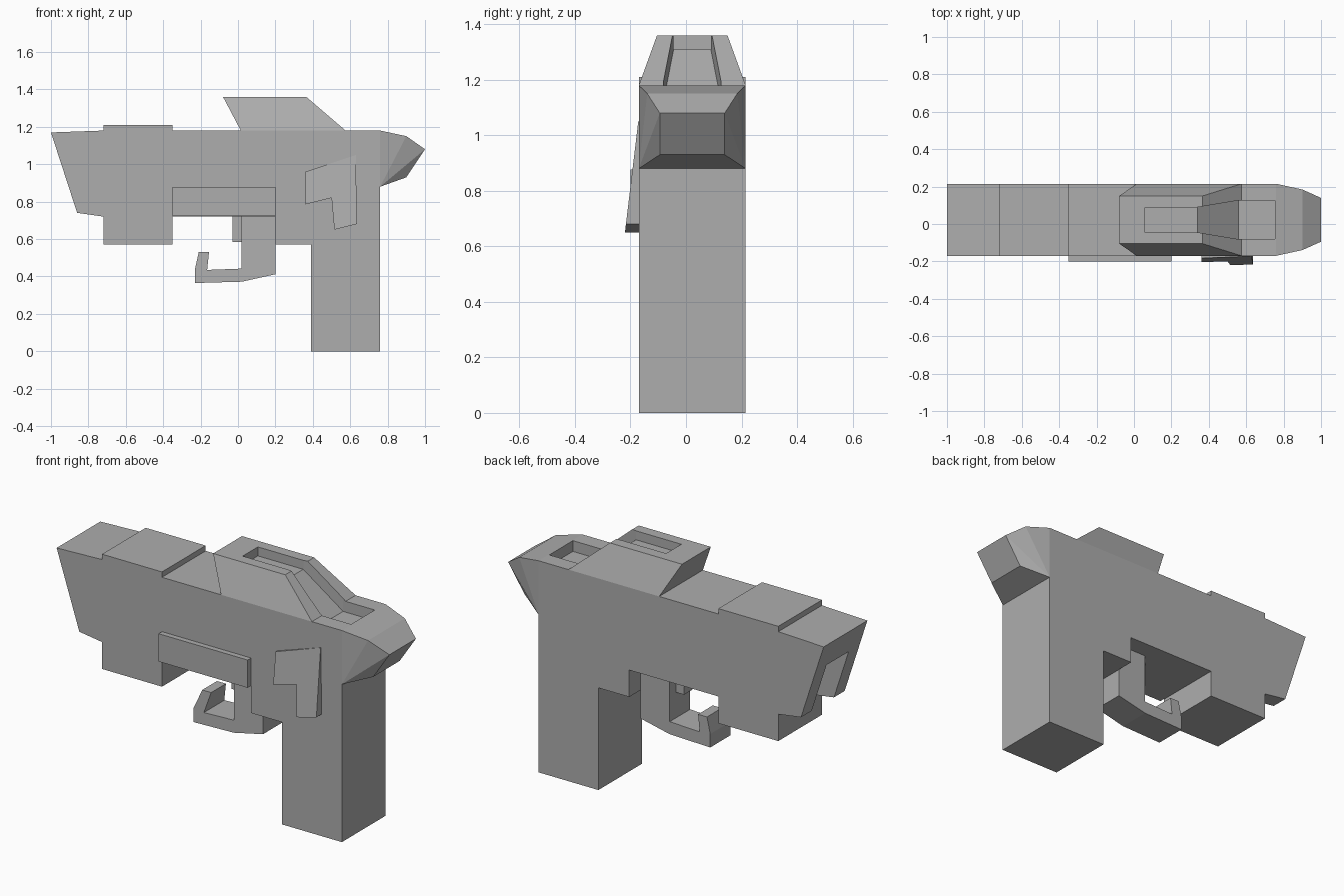
import bpy, bmesh

if "Cube" in bpy.data.objects:
    bpy.data.objects.remove(bpy.data.objects["Cube"])

CY = 0.0225          # centre line of the body across y
Y0, Y1 = -0.17, 0.215

grey = bpy.data.materials.new("grey")
grey.diffuse_color = (0.42, 0.42, 0.42, 1)
grey.use_nodes = True
grey.node_tree.nodes["Principled BSDF"].inputs["Base Color"].default_value = grey.diffuse_color


def finish(name, bm):
    bmesh.ops.recalc_face_normals(bm, faces=bm.faces[:])
    me = bpy.data.meshes.new(name)
    bm.to_mesh(me)
    bm.free()
    me.materials.append(grey)
    ob = bpy.data.objects.new(name, me)
    bpy.context.collection.objects.link(ob)
    return ob


def slab(name, profile, y0, y1, front_y=None):
    """Extrude an x-z profile from y0 to y1; front_y can bend the front face."""
    bm = bmesh.new()
    a = [bm.verts.new((x, front_y(x, z) if front_y else y0, z)) for x, z in profile]
    b = [bm.verts.new((x, y1, z)) for x, z in profile]
    bm.faces.new(a)
    bm.faces.new(b)
    n = len(a)
    for i in range(n):
        j = (i + 1) % n
        bm.faces.new((a[i], a[j], b[j], b[i]))
    return finish(name, bm)


def box(name, x0, x1, y0, y1, z0, z1):
    return slab(name, [(x0, z0), (x1, z0), (x1, z1), (x0, z1)], y0, y1)


def hull(name, points):
    """Convex solid from mirrored (x, half width, z) points."""
    bm = bmesh.new()
    for x, w, z in points:
        for s in (-1, 1):
            bm.verts.new((x, CY + s * w, z))
    bmesh.ops.convex_hull(bm, input=bm.verts[:])
    bmesh.ops.dissolve_limit(bm, angle_limit=0.01, verts=bm.verts[:], edges=bm.edges[:])
    return finish(name, bm)


def loft(name, sections):
    """Join rectangular sections (x, half width, z low, z high)."""
    bm = bmesh.new()
    rings = [[bm.verts.new((x, CY + s * w, z)) for s, z in
              ((-1, lo), (1, lo), (1, hi), (-1, hi))] for x, w, lo, hi in sections]
    bm.faces.new(rings[0])
    bm.faces.new(rings[-1])
    for r, t in zip(rings, rings[1:]):
        for i in range(4):
            j = (i + 1) % 4
            bm.faces.new((r[i], r[j], t[j], t[i]))
    return finish(name, bm)


def cut(ob, cutter):
    mod = ob.modifiers.new("cut", 'BOOLEAN')
    mod.operation = 'DIFFERENCE'
    mod.solver = 'EXACT'
    mod.object = cutter
    cutter.hide_render = True
    cutter.display_type = 'WIRE'


# Body with grip, raised band and lower front block
body = slab("body", [
    (-1, 1.17), (-0.86, 0.74), (-0.72, 0.72), (-0.72, 0.57), (-0.35, 0.57),
    (-0.35, 0.72), (0.2, 0.72), (0.2, 0.57), (0.39, 0.57), (0.39, 0),
    (0.76, 0), (0.76, 1.18), (-0.35, 1.18), (-0.35, 1.21), (-0.72, 1.21),
    (-0.72, 1.18)], Y0, Y1)

# Faceted rear cap
hull("rear_cap", [(0.76, 0.1925, 1.18), (0.76, 0.1925, 0.88), (0.9, 0.162, 1.15),
                  (1, 0.117, 1.08), (0.9, 0.117, 0.93)])

# Sight housing on top
sight = hull("sight", [(0.015, 0.1925, 1.18), (0.575, 0.1925, 1.18),
                       (-0.08, 0.127, 1.36), (0.365, 0.127, 1.36)])

# Channel running along the sight and into the body top
channel = loft("channel_cutter", [(0.06, 0.067, 1.31, 1.5), (0.34, 0.067, 1.31, 1.5),
                                  (0.56, 0.104, 1.12, 1.5), (0.755, 0.104, 1.12, 1.5)])
cut(body, channel)
cut(sight, channel)

# Open notch under the front end
notch = box("notch_cutter", -1.1, -0.73, CY - 0.098, CY + 0.098, 0.6, 1.02)
cut(body, notch)

# Side rail
box("side_rail", -0.35, 0.2, -0.2, -0.165, 0.722, 0.877)

# Slanted plate above the grip
slab("side_plate", [(0.36, 0.96), (0.36, 0.785), (0.5, 0.82), (0.515, 0.65),
                    (0.635, 0.68), (0.63, 1.05)], 0, -0.16,
     lambda x, z: -0.172 - 0.12 * (1.05 - z))

# Trigger guard with a tapered hook tip
slab("trigger_guard", [
    (-0.23, 0.365), (0.02, 0.372), (0.2, 0.412), (0.2, 0.73), (0.02, 0.73),
    (0.02, 0.442), (-0.165, 0.435), (-0.155, 0.53), (-0.21, 0.53), (-0.23, 0.44)],
    0, 0.115, lambda x, z: -0.015 if abs(z - 0.53) < 0.01 else -0.065)

# Trigger
box("trigger", -0.03, 0.03, -0.015, 0.06, 0.585, 0.73)
